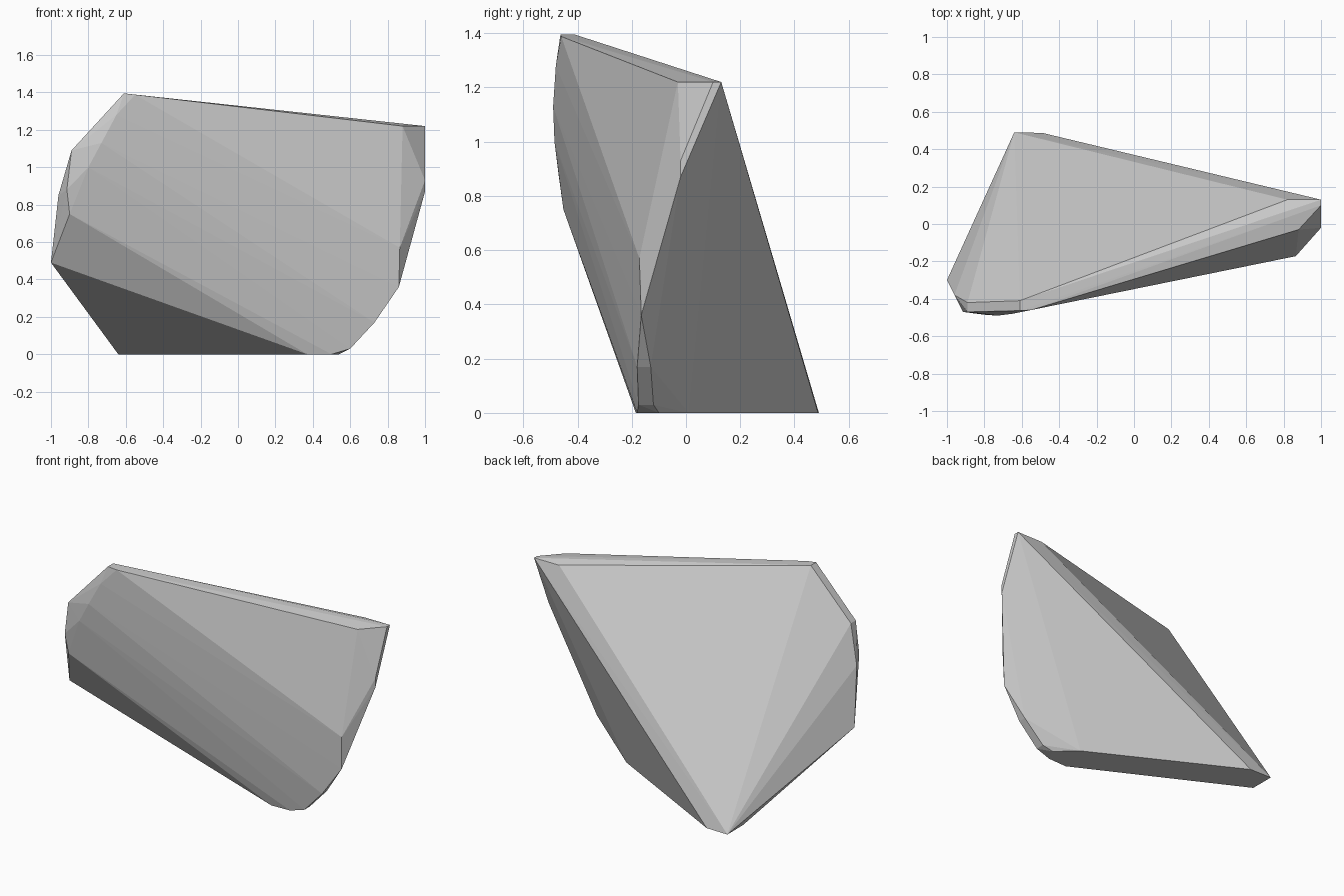
import bpy, bmesh

if "Cube" in bpy.data.objects:
    bpy.data.objects.remove(bpy.data.objects["Cube"])

# Corner points of the faceted boulder, grouped by region
base = [(-.64, .49, 0), (-.49, .487, 0), (.42, .01, 0), (.54, -.10, 0),
        (.50, -.18, 0), (.37, -.185, 0), (-.64, .33, 0)]
right_end = [(.60, -.175, .03), (.60, -.12, .03), (.73, -.18, .17), (.73, -.13, .17),
             (.86, -.165, .36), (.865, -.172, .57), (1, -.02, .93), (1, -.02, .87),
             (1, .10, 1.22), (1, .13, 1.22), (.88, -.03, 1.22), (.82, .13, 1.22)]
left_end = [(-1, -.30, .49), (-.96, -.38, .85), (-.90, -.452, .75), (-.915, -.47, .88),
            (-.89, -.42, 1.09), (-.89, -.47, 1.09)]
crest = [(-.80, -.485, 1.0), (-.73, -.49, 1.13), (-.65, -.48, 1.28),
         (-.61, -.463, 1.395), (-.61, -.41, 1.395), (-.55, -.46, 1.388)]

# Wrap the corners in one flat-faced hull
bm = bmesh.new()
for p in base + right_end + left_end + crest:
    bm.verts.new(p)
hull = bmesh.ops.convex_hull(bm, input=bm.verts)
loose = {v for v in hull["geom_interior"] + hull["geom_unused"]
         if isinstance(v, bmesh.types.BMVert) and v.is_valid}
bmesh.ops.delete(bm, geom=list(loose), context='VERTS')
bmesh.ops.dissolve_limit(bm, angle_limit=.01, verts=bm.verts, edges=bm.edges)
bmesh.ops.recalc_face_normals(bm, faces=bm.faces)

mesh = bpy.data.meshes.new("boulder")
bm.to_mesh(mesh)
bm.free()
boulder = bpy.data.objects.new("boulder", mesh)
bpy.context.collection.objects.link(boulder)
